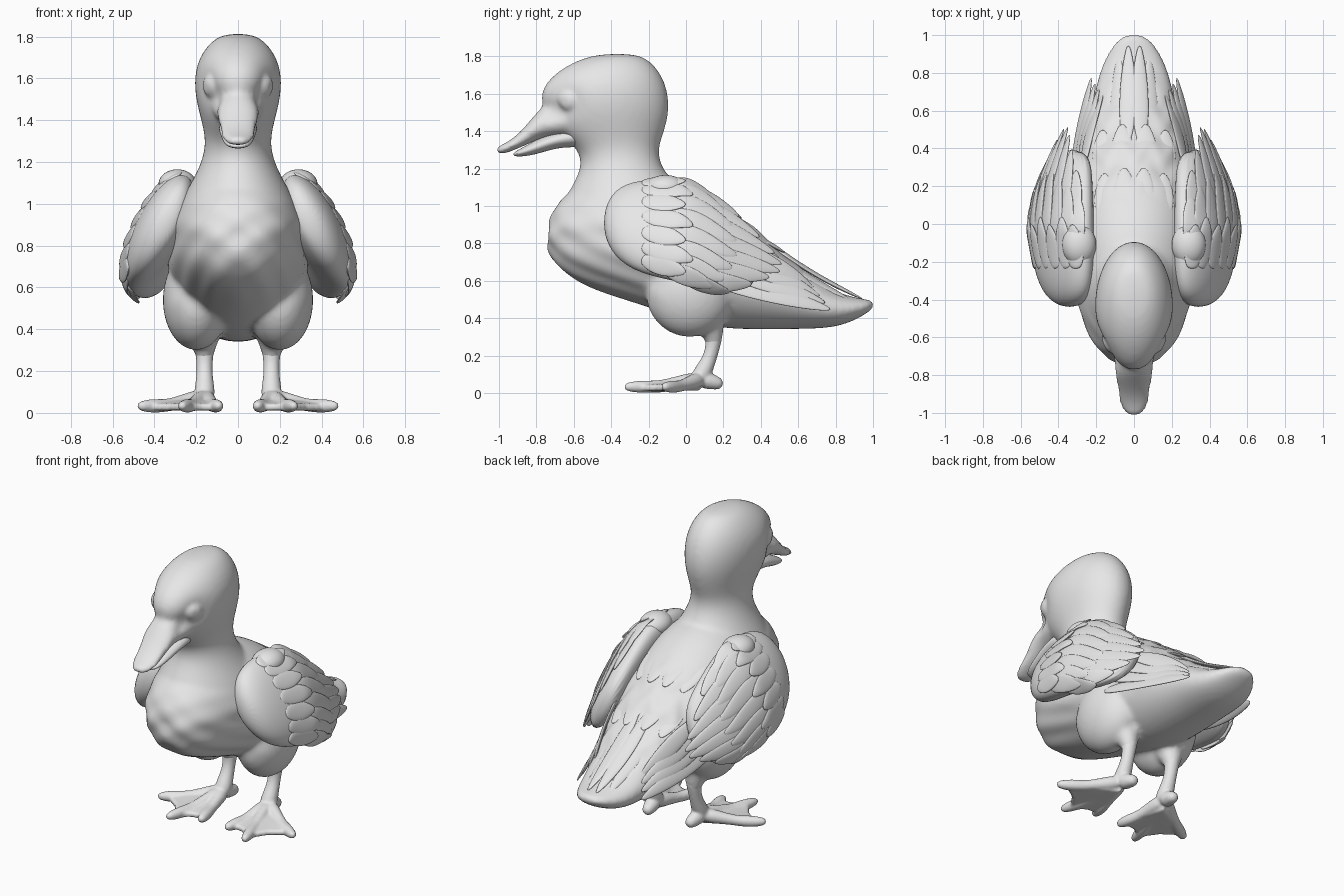
import bpy, bmesh, math
from mathutils import Vector as V

if "Cube" in bpy.data.objects:
    bpy.data.objects.remove(bpy.data.objects["Cube"])

GREY = (0.8, 0.8, 0.8, 1)
mat = bpy.data.materials.new("plain grey")
mat.use_nodes = True
mat.diffuse_color = GREY
mat.node_tree.nodes["Principled BSDF"].inputs["Base Color"].default_value = GREY


def add_object(name, bm):
    bmesh.ops.recalc_face_normals(bm, faces=bm.faces[:])
    me = bpy.data.meshes.new(name)
    bm.to_mesh(me)
    bm.free()
    me.materials.append(mat)
    me.shade_smooth()
    ob = bpy.data.objects.new(name, me)
    bpy.context.collection.objects.link(ob)
    return ob


def mirror_x(ob):
    ob.modifiers.new("Mirror", 'MIRROR').use_mirror_merge = False


def loft(name, tubes, seg=16, mirror=False):
    """Skin closed tubes; each ring is (centre, half axis, half axis)."""
    bm = bmesh.new()
    for rings in tubes:
        loops = []
        for c, u, v in rings:
            angles = [2 * math.pi * i / seg for i in range(seg)]
            loops.append([bm.verts.new(c + u * math.cos(a) + v * math.sin(a)) for a in angles])
        for p, q in zip(loops, loops[1:]):
            for i in range(seg):
                j = (i + 1) % seg
                bm.faces.new((p[i], p[j], q[j], q[i]))
        bm.faces.new(loops[0])
        bm.faces.new(loops[-1])
    ob = add_object(name, bm)
    if mirror:
        mirror_x(ob)
    sub = ob.modifiers.new("Subdivision", 'SUBSURF')
    sub.levels = sub.render_levels = 2
    return ob


def ball(name, centre, radii):
    bm = bmesh.new()
    bmesh.ops.create_uvsphere(bm, u_segments=32, v_segments=20, radius=1)
    for v in bm.verts:
        v.co = V(centre) + V([a * b for a, b in zip(v.co, radii)])
    ob = add_object(name, bm)
    mirror_x(ob)
    return ob


def baked(ob):
    return bpy.data.meshes.new_from_object(ob.evaluated_get(bpy.context.evaluated_depsgraph_get()))


def fuse(name, parts, voxel, smooth, sculpt=None):
    """Melt parts into one skin, then sculpt it by a displacement rule."""
    bm = bmesh.new()
    for p in parts:
        bm.from_mesh(baked(p))
        bpy.data.objects.remove(p)
    ob = add_object(name, bm)
    rm = ob.modifiers.new("Remesh", 'REMESH')
    rm.mode, rm.voxel_size, rm.use_smooth_shade = 'VOXEL', voxel, True
    sm = ob.modifiers.new("Smooth", 'SMOOTH')
    sm.iterations, sm.factor = smooth, 0.5
    if sculpt:
        me = baked(ob)
        ob.modifiers.clear()
        ob.data = me
        moves = [v.normal * sculpt(v.co) for v in me.vertices]
        for v, m in zip(me.vertices, moves):
            v.co += m
        me.shade_smooth()
    return ob


def along_y(rows):  # rows: y, bottom, top, half width
    return [(V((0, y, (a + b) / 2)), V((w, 0, 0)), V((0, 0, (b - a) / 2))) for y, a, b, w in rows]


def tube(points):  # points: x, y, z, radius
    out = []
    for i, p in enumerate(points):
        c = V(p[:3])
        d = V(points[min(i + 1, len(points) - 1)][:3]) - V(points[max(i - 1, 0)][:3])
        u = d.orthogonal().normalized()
        out.append((c, u * p[3], d.normalized().cross(u) * p[3]))
    return out


# Body, neck, head, upper bill and thighs, melted together
body = loft("body_core", [along_y([
    (-.74, .76, .90, .07), (-.705, .68, 1.0, .16), (-.61, .605, 1.1, .235), (-.47, .54, 1.17, .295),
    (-.28, .48, 1.2, .335), (-.05, .40, 1.17, .35), (.15, .34, 1.06, .335), (.4, .335, .86, .285),
    (.6, .34, .68, .23), (.8, .345, .535, .19), (.93, .40, .505, .13), (1.01, .455, .495, .055)])], 20)
head = loft("head_core", [[
    (V((0, (f + b) / 2, z)), V((w, 0, 0)), V((0, (b - f) / 2, 0))) for z, f, b, w in [
        (.9, -.69, .08, .32), (1.02, -.66, .04, .275), (1.12, -.605, -.06, .215), (1.21, -.56, -.13, .172),
        (1.3, -.575, -.15, .155), (1.39, -.68, -.115, .175), (1.5, -.765, -.085, .205), (1.6, -.79, -.09, .213),
        (1.69, -.73, -.12, .193), (1.77, -.61, -.18, .14), (1.815, -.47, -.26, .07)]]], 20)
bill = loft("bill_core", [along_y([
    (-.56, 1.36, 1.6, .15), (-.68, 1.37, 1.57, .135), (-.76, 1.365, 1.545, .108), (-.82, 1.34, 1.475, .096),
    (-.89, 1.31, 1.39, .088), (-.95, 1.285, 1.345, .078), (-.99, 1.275, 1.325, .06), (-1.015, 1.283, 1.315, .03)])])
thighs = ball("thigh_core", (.2, .02, .54), (.16, .235, .24))
shin = loft("shin_core", [tube([(.18, .06, .5, .15), (.165, .13, .37, .085), (.16, .15, .29, .048),
                                (.16, .145, .24, .038)])], mirror=True)


def ramp(x):
    return max(0, min(1, x))


def relief(p):
    """Soft feather scallops on breast and back, eyes set in hollows."""
    breast = ramp((1.05 - p.z) * 5) * ramp((p.z - .45) * 6) * ramp((-.05 - p.y) * 5)
    bumps = .007 * breast * math.sin(p.z * 38 + p.y * 12) * math.cos(p.x * 30)
    back = ramp((p.y - .1) * 5) * ramp((p.z - .5) * 8)
    bumps += .005 * back * math.sin(p.y * 36 + math.cos(p.x * 40))
    side = V((abs(p.x), p.y, p.z))
    eye = (side - V((.15, -.645, 1.56))).length
    cheek = (side - V((.125, -.73, 1.49))).length
    bumps += .024 * math.exp(-(eye / .05) ** 4) - .026 * math.exp(-(eye / .1) ** 2)
    return bumps - .018 * math.exp(-(cheek / .06) ** 2)


fuse("body", [body, head, bill, thighs, shin], .015, 7, relief)

# Lower bill, tucked close under the upper one
loft("lower_bill", [along_y([
    (-.54, 1.31, 1.43, .09), (-.65, 1.315, 1.41, .095), (-.73, 1.298, 1.385, .088), (-.8, 1.276, 1.355, .078),
    (-.87, 1.263, 1.315, .065), (-.925, 1.265, 1.285, .035)])])

# Feet: shank, three webbed toes and a hind toe
ankle = V((.16, .08, .075))
tips = [V((.09, -.25, .03)), V((.27, -.325, .03)), V((.475, -.12, .035))]
shank = [(.16, .15, .36, .06), (.16, .148, .26, .04), (.16, .125, .18, .039), (.16, .09, .11, .052), (.16, .06, .055, .05)]
toes = [tube(shank), tube([(.16, .08, .075, .055), (.155, .14, .06, .043), (.145, .2, .042, .03)])]
for t in tips:
    path = []
    for f, r in [(0, .05), (.3, .038), (.55, .03), (.72, .036), (.9, .031), (1.02, .018)]:
        c = ankle.lerp(t, f)
        path.append((c.x, c.y, max(.033, .075 - .07 * f), r))
    toes.append(tube(path))
foot = loft("foot_core", toes, 12)
bm = bmesh.new()
fan = []
for i, t in enumerate(tips):
    fan.append(ankle.lerp(t, .86))
    if i < 2:
        fan.append(ankle.lerp((t + tips[i + 1]) / 2, .8))
top = [bm.verts.new((p.x, p.y, .042)) for p in fan]
low = [bm.verts.new((p.x, p.y, .012)) for p in fan]
hub = [bm.verts.new((ankle.x, ankle.y, z)) for z in (.085, .012)]
for i in range(len(fan) - 1):
    bm.faces.new((hub[0], top[i], top[i + 1]))
    bm.faces.new((hub[1], low[i + 1], low[i]))
    bm.faces.new((top[i], low[i], low[i + 1], top[i + 1]))
for i in (0, len(fan) - 1):
    bm.faces.new((hub[0], hub[1], low[i], top[i]))
mirror_x(fuse("feet", [foot, add_object("web_core", bm)], .009, 4))

# Wings: a tilted plump shell; rows are y, x, z, half height, half thickness
WING = [(-.44, .34, .91, .06, .04), (-.39, .35, .91, .2, .09), (-.25, .37, .89, .285, .12),
        (0, .385, .865, .31, .12), (.2, .365, .775, .265, .1), (.4, .325, .71, .17, .065), (.55, .29, .66, .11, .04)]
DOWN, OUT = V((.45, 0, -.89)), V((.89, 0, .45))


def wing_at(y, deg):
    """Point and normal on the wing shell; 0 is the lower edge, 180 the upper."""
    k = next((i for i in range(len(WING) - 2) if y < WING[i + 1][0]), len(WING) - 2)
    f = (y - WING[k][0]) / (WING[k + 1][0] - WING[k][0])
    x, z, a, b = [p + (q - p) * f for p, q in zip(WING[k][1:], WING[k + 1][1:])]
    c, s = math.cos(math.radians(deg)), math.sin(math.radians(deg))
    return V((x, y, z)) + DOWN * a * c + OUT * b * s, (DOWN * c / a + OUT * s / b).normalized()


def feather(points, normals, width, thick=.012):
    rings = []
    n = len(points) - 1
    for i, (p, m) in enumerate(zip(points, normals)):
        d = (points[min(i + 1, n)] - points[max(i - 1, 0)]).normalized()
        w = (.45, .85, 1, .95, .7, .2)[i]
        rings.append((p, d.cross(m).normalized() * width * w, m * thick * (1 if i < n else .4)))
    return rings


def wing_feather(y, tip, start, end, width):
    """A feather hugging the shell, its root sunk and its tip lifted."""
    spots = [wing_at(y + (tip - y) * t / 5, start + (end - start) * t / 5) for t in range(6)]
    pts = [p + m * (.0045 * t - .014) for t, (p, m) in enumerate(spots)]
    return feather(pts, [m for _, m in spots], width)


loft("wings", [[(V((x, y, z)), DOWN * a, OUT * b) for y, x, z, a, b in WING[:6]]], 20, True)
flight = [wing_feather(-.02, .2 + .32 * math.sin(math.pi * (i + .3) / 8), 12 + 19 * i, 4 + 20.5 * i, .06)
          for i in range(8)]
loft("flight_feathers", flight, 8, True)
middle = [wing_feather(-.12, .12 + .16 * math.sin(math.pi * (i + .5) / 8), 26 + 18 * i, 14 + 20 * i, .062)
          for i in range(8)]
loft("middle_feathers", middle, 8, True)
small = [wing_feather(-.24, .0 + .04 * (i % 2), 36 + 19 * i, 28 + 20 * i, .062) for i in range(7)]
loft("small_feathers", small, 8, True)
ball("shoulders", (.29, -.11, 1.095), (.09, .11, .07))


# Tail, flank and back plumage lying along the body
def straight(base, tip, normal, width, sag=0.0):
    a, b, m = V(base), V(tip), V(normal).normalized()
    return feather([a.lerp(b, t / 5) - m * sag * math.sin(math.pi * t / 5) for t in range(6)], [m] * 6, width)


sides = [straight((.33 - .02 * i, .12 + .06 * i, .60 + .06 * i), (.225 - .02 * i, .78 - .03 * i, .445 + .035 * i),
                  (.9, .25, .45), .058, -.015) for i in range(4)]
loft("long_side_feathers", sides, 8, True)
tail = [straight((.04 + .06 * i, .42, .82 - .03 * i), (.03 + .05 * i, .95 - .06 * i, .50 - .008 * i),
                 (.15 + .2 * i, .5, .85), .05, .02) for i in range(3)]
loft("tail_feathers", tail, 8, True)
back = [straight((x, y - .2, z + .085), (x * 1.05, y + .05, z - .06), (x * 1.5, .5, .85), .065)
        for x, y, z in [(.05, .25, .995), (.15, .22, .975), (.06, .48, .81), (.16, .45, .78)]]
loft("back_feathers", back, 8, True)
